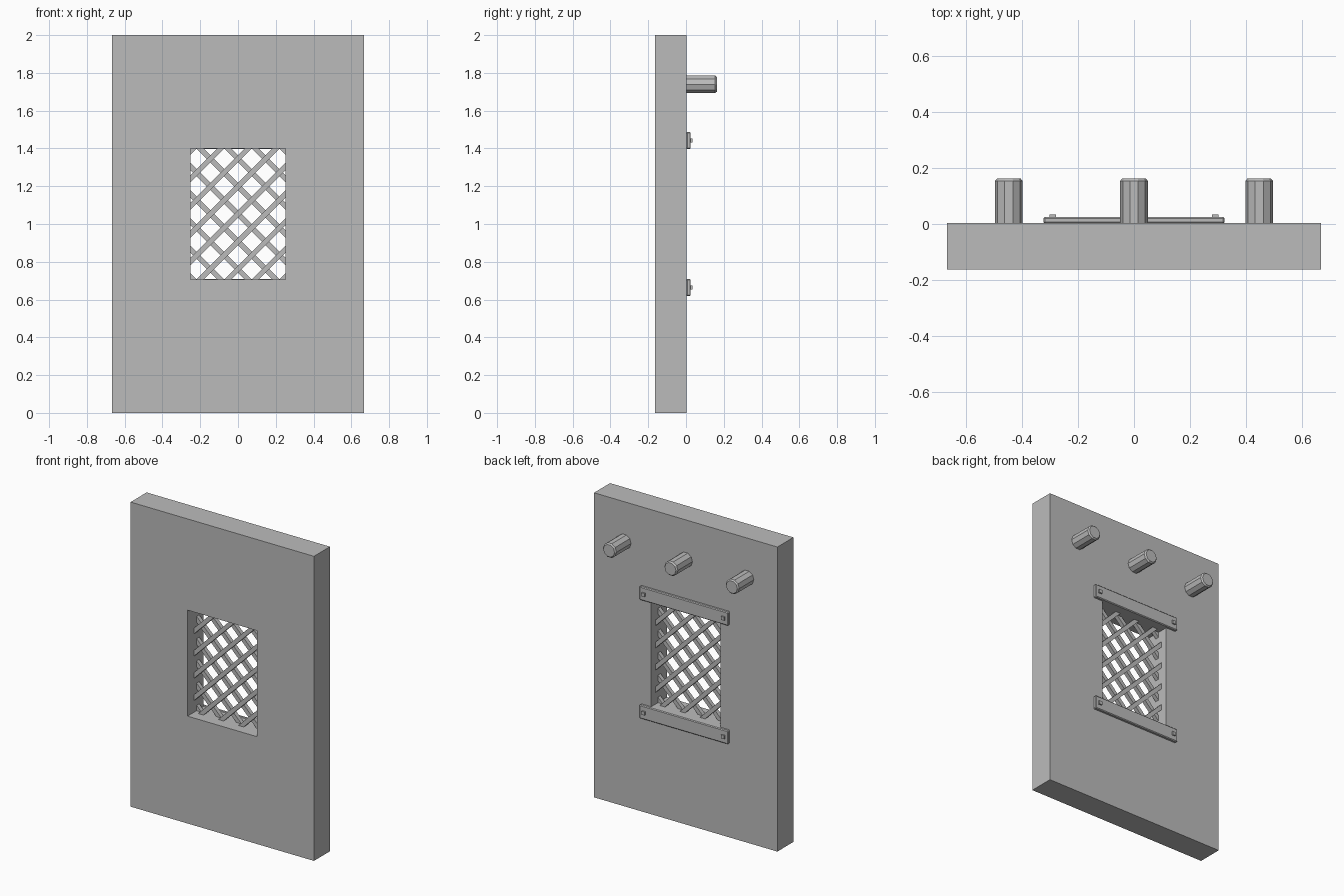
import bpy, bmesh, math
from mathutils import Matrix, Vector

cube = bpy.data.objects.get("Cube")
if cube:
    bpy.data.objects.remove(cube, do_unlink=True)

grey = bpy.data.materials.new("plain grey")
grey.use_nodes = True
grey.diffuse_color = (0.5, 0.5, 0.5, 1)
grey.node_tree.nodes["Principled BSDF"].inputs["Base Color"].default_value = (0.5, 0.5, 0.5, 1)

FRONT, BACK = -0.163, 0.003
HALF_W, HEIGHT = 0.666, 2.0
WIN_W, WIN_H, WIN_Z = 0.252, 0.348, 1.053


def finish(bm, name):
    bmesh.ops.recalc_face_normals(bm, faces=bm.faces)
    mesh = bpy.data.meshes.new(name)
    bm.to_mesh(mesh)
    bm.free()
    mesh.materials.append(grey)
    obj = bpy.data.objects.new(name, mesh)
    bpy.context.collection.objects.link(obj)
    return obj


def box(name, centre, size, tilt=0.0):
    bm = bmesh.new()
    bmesh.ops.create_cube(bm, size=1, matrix=Matrix.Translation(centre)
                          @ Matrix.Rotation(tilt, 4, 'Y') @ Matrix.Diagonal((*size, 1)))
    return finish(bm, name)


# Door slab: four rectangular loops joined in a ring, leaving the window open
bm = bmesh.new()


def loop(half_w, half_h, zc, y):
    return [bm.verts.new((sx * half_w, y, zc + sz * half_h))
            for sx, sz in ((-1, -1), (1, -1), (1, 1), (-1, 1))]


loops = [loop(HALF_W, HEIGHT / 2, HEIGHT / 2, FRONT), loop(HALF_W, HEIGHT / 2, HEIGHT / 2, BACK),
         loop(WIN_W, WIN_H, WIN_Z, BACK), loop(WIN_W, WIN_H, WIN_Z, FRONT)]
for a, b in zip(loops, loops[1:] + loops[:1]):
    for i in range(4):
        j = (i + 1) % 4
        bm.faces.new((a[i], a[j], b[j], b[i]))
finish(bm, "door_slab")

# Diagonal lattice: two layers of square bars, ends buried in the slab
SPACING, BAR, BURY = 0.146, 0.027, 0.02
for layer, slope, y in (("front", 1, -0.083), ("back", -1, -0.056)):
    for k in range(-4, 5):
        c = k * SPACING
        lo = max(-WIN_W, -WIN_H - c) - BURY
        hi = min(WIN_W, WIN_H - c) + BURY
        mid = (lo + hi) / 2
        box(f"lattice_bar_{layer}_{k + 5}", Vector((slope * mid, y, WIN_Z + mid + c)),
            ((hi - lo) * math.sqrt(2), BAR, BAR), -slope * math.pi / 4)

# Bevelled mounting straps above and below the window, with square bolts
for place, z in (("upper", 1.442), ("lower", 0.664)):
    strap = box(f"{place}_strap", Vector((0, 0.0135, z)), (0.645, 0.023, 0.089))
    bevel = strap.modifiers.new("edge", 'BEVEL')
    bevel.width = 0.005
    bevel.segments = 1
    for side, x in (("left", 0.29), ("right", -0.29)):
        box(f"{place}_{side}_bolt", Vector((x, 0.027, z)), (0.023, 0.014, 0.023))

# Ten-sided pegs with chamfered ends
RADIUS, SIDES = 0.049, 10
for side, x in (("right", -0.446), ("middle", 0), ("left", 0.446)):
    bm = bmesh.new()
    rings = []
    for r, y in ((RADIUS, BACK - 0.002), (RADIUS, 0.154), (RADIUS - 0.008, 0.163)):
        rings.append([bm.verts.new((x + r * math.cos(t), y, 1.739 + r * math.sin(t)))
                      for t in (math.tau * i / SIDES for i in range(SIDES))])
    for a, b in zip(rings, rings[1:]):
        for i in range(SIDES):
            j = (i + 1) % SIDES
            bm.faces.new((a[i], a[j], b[j], b[i]))
    bm.faces.new(rings[0])
    bm.faces.new(rings[-1])
    finish(bm, f"{side}_peg")
